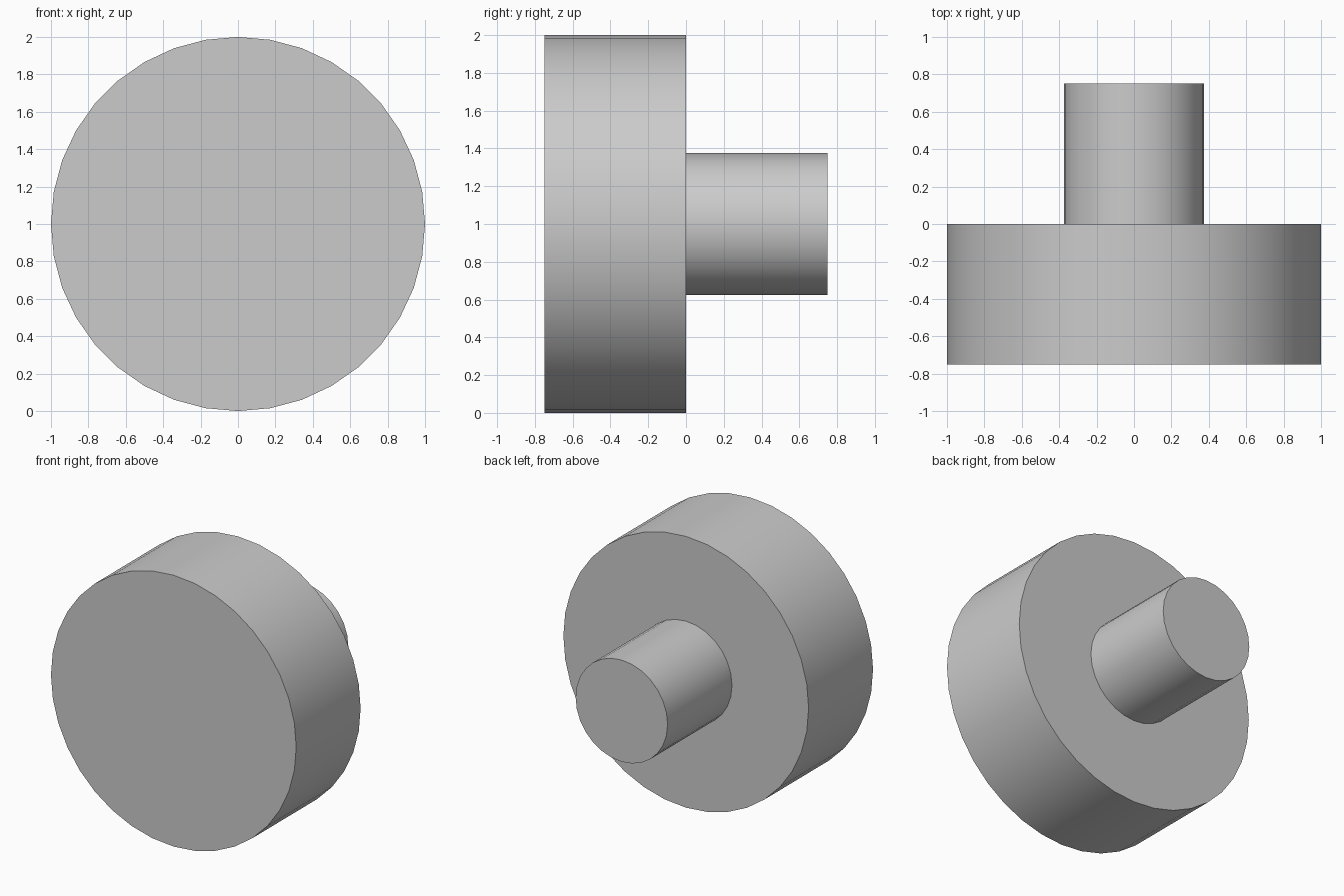
import bpy
import math

cube = bpy.data.objects.get("Cube")
if cube:
    bpy.data.objects.remove(cube, do_unlink=True)

# Single plain grey
grey = bpy.data.materials.new("plain_grey")
grey.use_nodes = True
colour = (0.6, 0.6, 0.6, 1.0)
grey.diffuse_color = colour
grey.node_tree.nodes["Principled BSDF"].inputs["Base Color"].default_value = colour


def round_bar(name, radius, y_front, y_back, sides):
    """Cylinder lying along y, with a vertex at the top."""
    bpy.ops.mesh.primitive_cylinder_add(
        vertices=sides, radius=radius, depth=y_back - y_front,
        location=(0, (y_front + y_back) / 2, 1),
        rotation=(-math.pi / 2, 0, math.pi))
    bar = bpy.context.object
    bar.name = name
    bpy.ops.object.transform_apply(location=False, rotation=True, scale=False)
    bpy.ops.object.shade_smooth_by_angle(angle=math.radians(30))
    bar.data.materials.append(grey)
    return bar


# Wide front disc and narrow rear stem
round_bar("front_disc", 1.0, -0.75, 0.0, 36)
round_bar("rear_stem", 0.375, -0.01, 0.75, 28)
